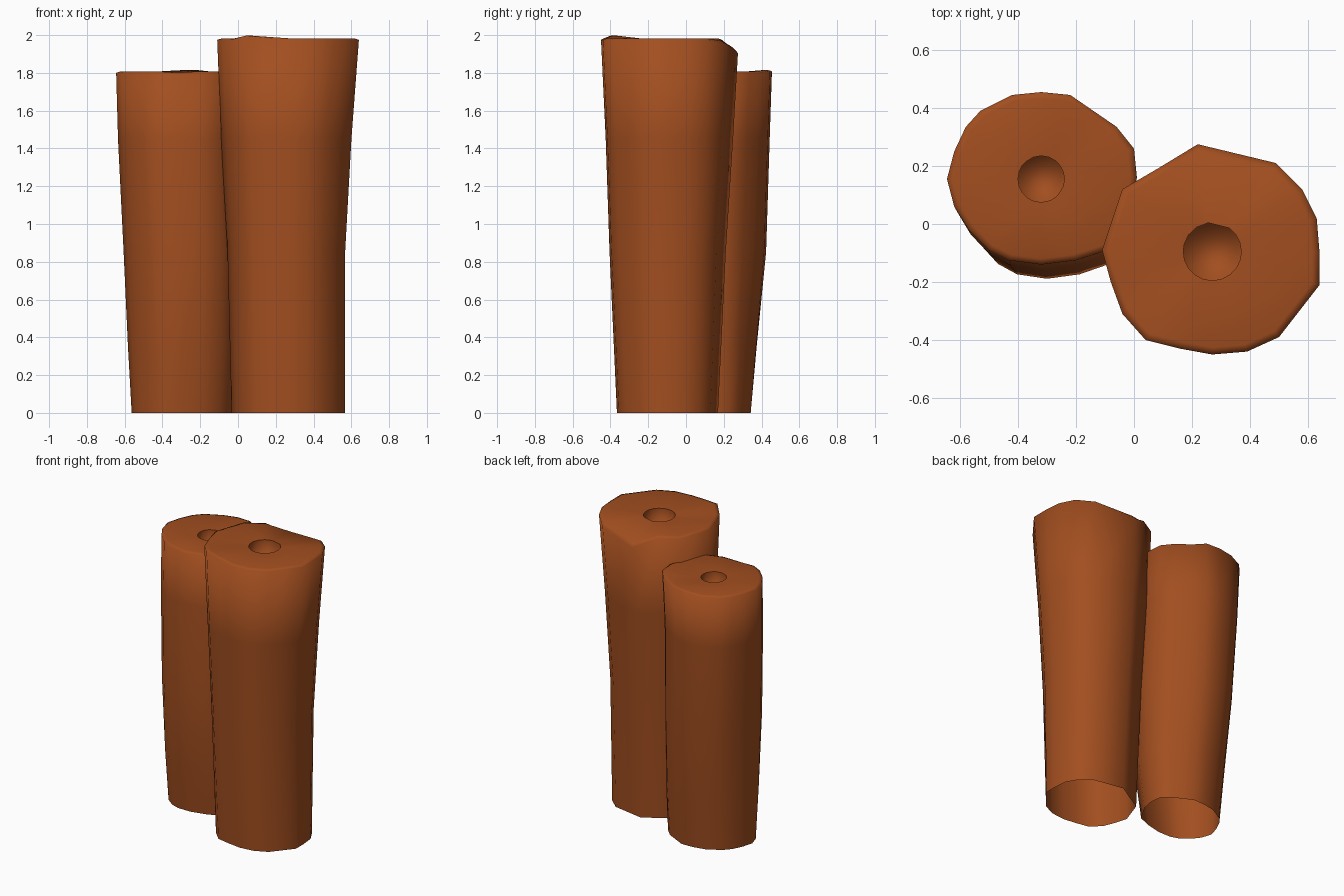
import bpy, bmesh, math

if "Cube" in bpy.data.objects:
    bpy.data.objects.remove(bpy.data.objects["Cube"])

clay = bpy.data.materials.new("reddish brown clay")
clay.diffuse_color = (0.362, 0.077, 0.014, 1)
clay.use_nodes = True
clay.node_tree.nodes["Principled BSDF"].inputs["Base Color"].default_value = clay.diffuse_color


def chimney(name, center, rim, top_z, rings, hole_r, hole_depth, bumps=()):
    """Open-bottomed irregular tube with a nearly flat top and a small vent hole.
    rings: (z, shift_x, shift_y, scale_x, scale_y, shear) from the bottom up."""
    cx, cy = center
    n = len(rim)
    bm = bmesh.new()
    loops = []
    # side wall rings, scaled from the rim outline
    for z, sx, sy, kx, ky, shear in rings:
        loops.append([bm.verts.new((cx + sx + (x - cx) * kx,
                                    cy + sy + (y - cy) * ky + (x - cx) * shear, z))
                      for x, y in rim])
    # uneven outer rim
    dz = dict(bumps)
    loops.append([bm.verts.new((x, y, top_z + dz.get(i, 0))) for i, (x, y) in enumerate(rim)])
    # rim of the top surface
    loops.append([bm.verts.new((cx + (x - cx) * 0.93, cy + (y - cy) * 0.93,
                                top_z + 0.008 + dz.get(i, 0) * 0.7))
                  for i, (x, y) in enumerate(rim)])
    # vent hole edge and wall
    for z in (top_z, top_z - hole_depth):
        ring = []
        for x, y in rim:
            a = math.atan2(y - cy, x - cx)
            ring.append(bm.verts.new((cx + hole_r * math.cos(a), cy + hole_r * math.sin(a), z)))
        loops.append(ring)
    for a, b in zip(loops, loops[1:]):
        for i in range(n):
            j = (i + 1) % n
            bm.faces.new((a[i], a[j], b[j], b[i]))
    bm.faces.new(loops[-1])  # vent floor
    for f in bm.faces:
        f.smooth = True
    # crisp edge where the vent meets the top
    edge_loop = loops[-2]
    for i in range(n):
        bm.edges.get((edge_loop[i], edge_loop[(i + 1) % n])).smooth = False
    me = bpy.data.meshes.new(name)
    bm.to_mesh(me)
    bm.free()
    me.materials.append(clay)
    ob = bpy.data.objects.new(name, me)
    bpy.context.collection.objects.link(ob)
    return ob


# rim outlines, counter-clockwise seen from above
tall_rim = [(0.64, -0.10), (0.63, 0.02), (0.58, 0.12), (0.49, 0.21), (0.22, 0.275),
            (0.08, 0.19), (-0.04, 0.12), (-0.08, 0.0), (-0.11, -0.09), (-0.08, -0.20),
            (-0.04, -0.31), (0.04, -0.40), (0.16, -0.43), (0.27, -0.45), (0.39, -0.44),
            (0.50, -0.39), (0.57, -0.30), (0.64, -0.21)]
short_rim = [(0.01, 0.16), (0.0, 0.26), (-0.06, 0.335), (-0.14, 0.39), (-0.22, 0.445),
             (-0.32, 0.455), (-0.42, 0.445), (-0.53, 0.39), (-0.58, 0.335), (-0.62, 0.25),
             (-0.645, 0.155), (-0.62, 0.06), (-0.57, -0.02), (-0.50, -0.09), (-0.43, -0.125),
             (-0.32, -0.14), (-0.20, -0.125), (-0.09, -0.09), (-0.01, 0.05)]

chimney("tall_chimney", (0.27, -0.095), tall_rim, 1.975,
        [(0, 0, -0.008, 0.80, 0.74, 0.03), (0.85, -0.01, -0.008, 0.83, 0.85, 0.02),
         (1.45, -0.01, 0, 0.92, 0.93, 0)],
        0.10, 0.13, [(4, -0.07), (3, -0.02), (11, 0.022), (12, 0.01)])
chimney("short_chimney", (-0.32, 0.155), short_rim, 1.80,
        [(0, 0.03, -0.04, 0.84, 0.75, 0.10), (0.35, 0.03, -0.045, 0.90, 0.88, 0.06),
         (0.85, 0.02, -0.04, 0.94, 1.03, 0), (1.45, 0, -0.015, 0.97, 1.01, 0)],
        0.08, 0.13, [(4, 0.012), (5, 0.008), (15, -0.01)])
